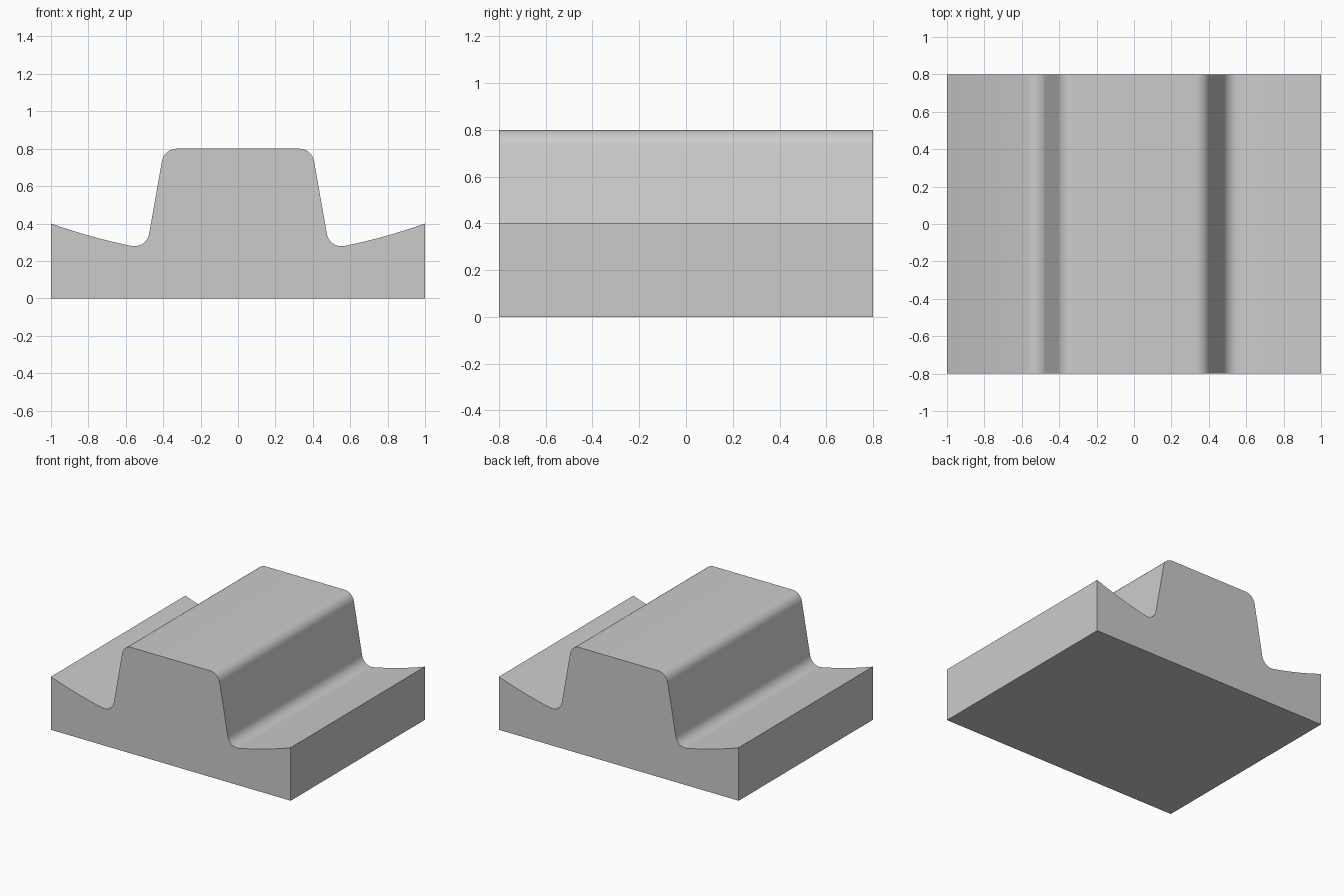
import bpy, bmesh, math
from mathutils import Vector

if "Cube" in bpy.data.objects:
    bpy.data.objects.remove(bpy.data.objects["Cube"])

HALF_DEPTH = 0.8


def fillet(prev, corner, nxt, radius, steps=10):
    """Arc points that round a profile corner."""
    p, c, n = Vector(prev), Vector(corner), Vector(nxt)
    a, b = (p - c).normalized(), (n - c).normalized()
    half = a.angle(b) / 2
    centre = c + (a + b).normalized() * radius / math.sin(half)
    start = c + a * radius / math.tan(half) - centre
    end = c + b * radius / math.tan(half) - centre
    turn = start.angle_signed(end)
    pts = []
    for i in range(steps + 1):
        t = -turn * i / steps          # angle_signed is clockwise
        x, y = start
        pts.append((centre.x + x * math.cos(t) - y * math.sin(t),
                    centre.y + x * math.sin(t) + y * math.cos(t)))
    return pts


def flank(steps=8):
    """Shallow curve from the valley up to the outer edge."""
    p0, p1, p2 = (0.569, 0.28), (0.79, 0.325), (1.0, 0.4)
    return [tuple((1-t)**2*a + 2*t*(1-t)*b + t*t*c for a, b, c in zip(p0, p1, p2))
            for t in (i / steps for i in range(1, steps + 1))]


# Right half of the cross-section, from the ridge top to the base
crest, valley = (0.395, 0.8), (0.489, 0.266)
half = fillet((0, 0.8), crest, valley, 0.08)
half += fillet(crest, valley, (0.569, 0.28), 0.08)
half += flank() + [(1.0, 0.0)]
outline = half + [(-x, z) for x, z in reversed(half)]

# Extrude the mirrored section along y
bm = bmesh.new()
front = bm.faces.new([bm.verts.new((x, -HALF_DEPTH, z)) for x, z in outline])
ext = bmesh.ops.extrude_face_region(bm, geom=[front], use_keep_orig=True)
back = [v for v in ext["geom"] if isinstance(v, bmesh.types.BMVert)]
bmesh.ops.translate(bm, vec=(0, 2 * HALF_DEPTH, 0), verts=back)
bmesh.ops.recalc_face_normals(bm, faces=bm.faces)
mesh = bpy.data.meshes.new("ridged_block")
bm.to_mesh(mesh)
bm.free()

block = bpy.data.objects.new("ridged_block", mesh)
bpy.context.collection.objects.link(block)
grey = bpy.data.materials.new("light_grey")
grey.diffuse_color = (0.6, 0.6, 0.6, 1)
grey.use_nodes = True
grey.node_tree.nodes["Principled BSDF"].inputs["Base Color"].default_value = grey.diffuse_color
mesh.materials.append(grey)

# Smooth fillets, crisp ends
bpy.context.view_layer.objects.active = block
block.select_set(True)
bpy.ops.object.shade_smooth_by_angle(angle=math.radians(30))
